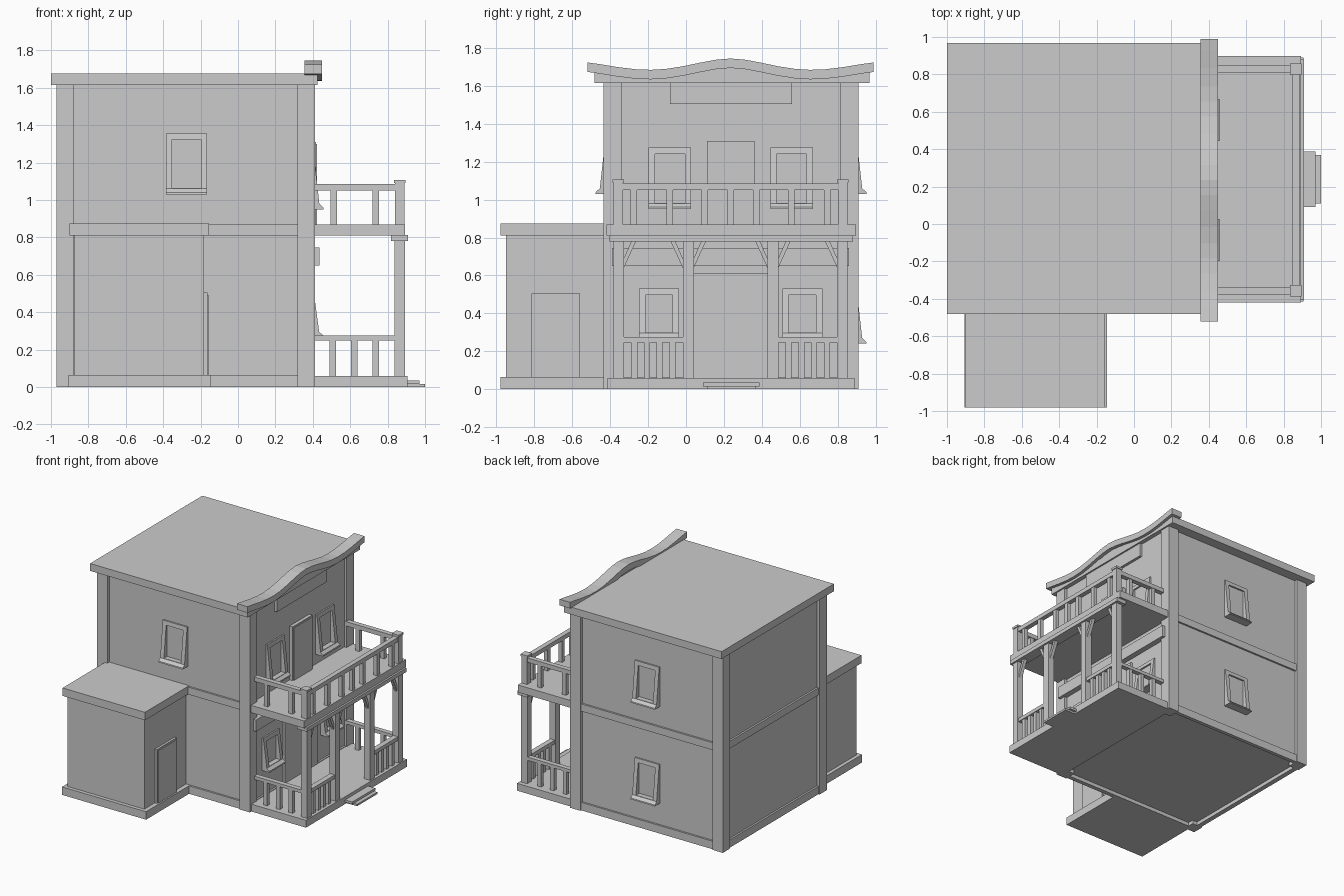
import bpy, bmesh

if "Cube" in bpy.data.objects:
    bpy.data.objects.remove(bpy.data.objects["Cube"])

def mesh(name, verts, faces):
    me = bpy.data.meshes.new(name)
    bm = bmesh.new()
    vs = [bm.verts.new(v) for v in verts]
    for f in faces:
        bm.faces.new([vs[i] for i in f])
    bmesh.ops.recalc_face_normals(bm, faces=bm.faces[:])
    bm.to_mesh(me)
    bm.free()
    ob = bpy.data.objects.new(name, me)
    bpy.context.collection.objects.link(ob)
    return ob

def prism(name, a, b):
    """Closed solid between two matching outlines."""
    n = len(a)
    sides = [(i, (i + 1) % n, n + (i + 1) % n, n + i) for i in range(n)]
    return mesh(name, a + b, sides + [tuple(range(n)), tuple(range(n, 2 * n))])

def box(name, x0, x1, y0, y1, z0, z1):
    ring = [(x0, y0), (x1, y0), (x1, y1), (x0, y1)]
    return prism(name, [(x, y, z0) for x, y in ring], [(x, y, z1) for x, y in ring])

def prism_x(name, pts, x0, x1):
    return prism(name, [(x0, y, z) for y, z in pts], [(x1, y, z) for y, z in pts])

# Wall planes: (side, offset outward) -> world position
WX, WY0, WY1 = 0.39, -0.41, 0.885
FACE = {
    'porch': lambda u, o, z: (WX + o, u, z),
    'front': lambda u, o, z: (u, WY0 - o, z),
    'back': lambda u, o, z: (u, WY1 + o, z),
}

def window(name, side, u0, u1, z0, z1):
    """Tapered frame leaning out at the bottom, with pane and flared sill."""
    P, e = FACE[side], 0.033
    lean = lambda z: 0.012 + 0.036 * (z1 - z) / (z1 - z0)
    outer = [(u0, z0), (u1, z0), (u1, z1), (u0, z1)]
    inner = [(u0 + e, z0 + e), (u1 - e, z0 + e), (u1 - e, z1 - e), (u0 + e, z1 - e)]
    v = [P(u, -0.01, z) for u, z in outer] + [P(u, lean(z), z) for u, z in outer]
    v += [P(u, lean(z), z) for u, z in inner] + [P(u, 0.003, z) for u, z in inner]
    f = [(r + i, r + (i + 1) % 4, r + 4 + (i + 1) % 4, r + 4 + i)
         for r in (0, 4, 8) for i in range(4)]
    mesh(name + "_frame", v, f + [(12, 13, 14, 15), (3, 2, 1, 0)])
    prof = [(0, z0), (0.068, z0), (0.066, z0 + 0.01), (lean(z0 + .03), z0 + 0.03), (0, z0 + 0.03)]
    prism(name + "_sill", [P(u0, o, z) for o, z in prof], [P(u1, o, z) for o, z in prof])

# Main building
box("main_walls", -0.945, WX, WY0, WY1, 0.03, 1.63)
for i, x in enumerate((-0.97, 0.318)):
    for j, y in enumerate((-0.435, 0.815)):
        box(f"corner_post_{i}{j}", x, x + 0.094, y, y + 0.095, 0, 1.625)
for n, z0, z1 in (("baseboard", 0, 0.065), ("belt_course", 0.81, 0.87)):
    box(n + "_front", -0.95, 0.40, -0.425, -0.39, z0, z1)
    box(n + "_back", -0.95, 0.40, 0.87, 0.90, z0, z1)
    box(n + "_left", -0.96, -0.92, -0.42, 0.895, z0, z1)
    box(n + "_right", 0.37, 0.405, -0.42, 0.895, z0, z1)
box("main_roof", -1.0, 0.425, -0.482, 0.968, 1.615, 1.675)

# Wavy false-front cornice and the board below it
HALF = [(0.755, 1.724), (0.69, 1.715), (0.6, 1.70), (0.5, 1.688), (0.42, 1.685), (0.34, 1.69),
        (0.25, 1.704), (0.16, 1.723), (0.08, 1.738)]
CY = 0.235
wave = [(CY - d, z) for d, z in HALF] + [(CY, 1.745)] + [(CY + d, z) for d, z in reversed(HALF)]
prism_x("wavy_cornice", wave + [(y, z - 0.05) for y, z in reversed(wave)], 0.355, 0.45)
low = [(y, z - 0.02) for y, z in wave if abs(y - CY) < 0.7]
prism_x("cornice_backing", low + [(low[-1][0], 1.62), (low[0][0], 1.62)], 0.365, 0.42)
box("gable_board", 0.38, 0.412, -0.085, 0.56, 1.505, 1.64)

# Side annex
box("annex_walls", -0.875, -0.182, -0.95, -0.40, 0.03, 0.83)
box("annex_base", -0.905, -0.145, -0.98, -0.41, 0, 0.065)
box("annex_roof", -0.90, -0.155, -0.98, -0.41, 0.81, 0.875)
box("annex_door_frame", -0.19, -0.163, -0.815, -0.56, 0.06, 0.505)
box("annex_door", -0.19, -0.157, -0.80, -0.572, 0.065, 0.492)

# Windows
window("side_window", 'front', -0.385, -0.165, 1.03, 1.355)
window("back_window_upper", 'back', -0.385, -0.165, 1.03, 1.355)
window("back_window_lower", 'back', -0.385, -0.165, 0.24, 0.56)
for i, c in enumerate((-0.085, 0.557)):
    window(f"balcony_window_{i}", 'porch', c - 0.112, c + 0.112, 0.95, 1.275)
for i, c in enumerate((-0.142, 0.614)):
    window(f"porch_window_{i}", 'porch', c - 0.105, c + 0.105, 0.265, 0.53)

# Doors and sign board on the porch wall
box("balcony_door_frame", 0.38, 0.418, 0.11, 0.362, 0.86, 1.31)
box("balcony_door", 0.38, 0.423, 0.122, 0.35, 0.865, 1.298)
box("porch_door", 0.38, 0.407, 0.025, 0.445, 0.06, 0.61)
box("sign_board", 0.38, 0.436, -0.39, 0.86, 0.65, 0.745)

# Porch deck, steps, balcony floor
box("porch_deck", 0.40, 0.905, -0.415, 0.89, 0, 0.06)
box("step_upper", 0.90, 0.97, 0.09, 0.388, 0.015, 0.034)
box("step_lower", 0.90, 1.0, 0.11, 0.37, 0, 0.016)
box("balcony_floor", 0.40, 0.893, -0.42, 0.897, 0.81, 0.87)
box("balcony_beam", 0.818, 0.908, -0.405, 0.88, 0.78, 0.812)

# Porch columns with diagonal braces
COLS = [(-0.383, -0.328), (-0.017, 0.041), (0.43, 0.487), (0.798, 0.853)]
for i, (a, b) in enumerate(COLS):
    box(f"porch_column_{i}", 0.838, 0.894, a, b, 0.05, 0.79)
    for edge, s, ok in ((a, -1, i > 0), (b, 1, i < 3)):
        if ok:
            pts = [(edge, 0.64), (edge + s * 0.065, 0.782), (edge + s * 0.04, 0.782), (edge, 0.69)]
            prism_x(f"column_brace_{i}_{'l' if s < 0 else 'r'}", pts, 0.852, 0.88)

# Ground-floor railings
for i, (a, b) in enumerate(((-0.33, -0.015), (0.485, 0.80))):
    box(f"porch_front_rail_{i}", 0.845, 0.888, a, b, 0.245, 0.275)
    for k in range(4):
        y = a + (b - a) * (k + 0.85) / 4.7
        box(f"porch_front_baluster_{i}{k}", 0.85, 0.882, y - 0.016, y + 0.016, 0.05, 0.25)

# Side railings on both floors
for s, y in (("front", -0.357), ("back", 0.827)):
    box(f"porch_side_rail_{s}", 0.40, 0.85, y - 0.02, y + 0.02, 0.248, 0.275)
    for k, x in enumerate((0.507, 0.622, 0.737)):
        box(f"porch_side_baluster_{s}{k}", x - 0.017, x + 0.017, y - 0.016, y + 0.016, 0.05, 0.25)
    box(f"balcony_side_rail_{s}", 0.40, 0.85, y - 0.02, y + 0.02, 1.05, 1.085)
    for k, x in enumerate((0.512, 0.737)):
        box(f"balcony_side_baluster_{s}{k}", x - 0.017, x + 0.017, y - 0.016, y + 0.016, 0.86, 1.055)
    box(f"balcony_post_{s}", 0.84, 0.89, y - 0.025, y + 0.025, 0.86, 1.092)
    box(f"balcony_post_cap_{s}", 0.834, 0.896, y - 0.031, y + 0.031, 1.09, 1.107)

# Balcony front railing
box("balcony_front_rail", 0.845, 0.885, -0.35, 0.82, 1.05, 1.085)
for k, d in enumerate((-0.51, -0.32, -0.135, 0, 0.135, 0.32, 0.51)):
    box(f"balcony_front_baluster_{k}", 0.85, 0.882, CY + d - 0.017, CY + d + 0.017, 0.86, 1.055)
